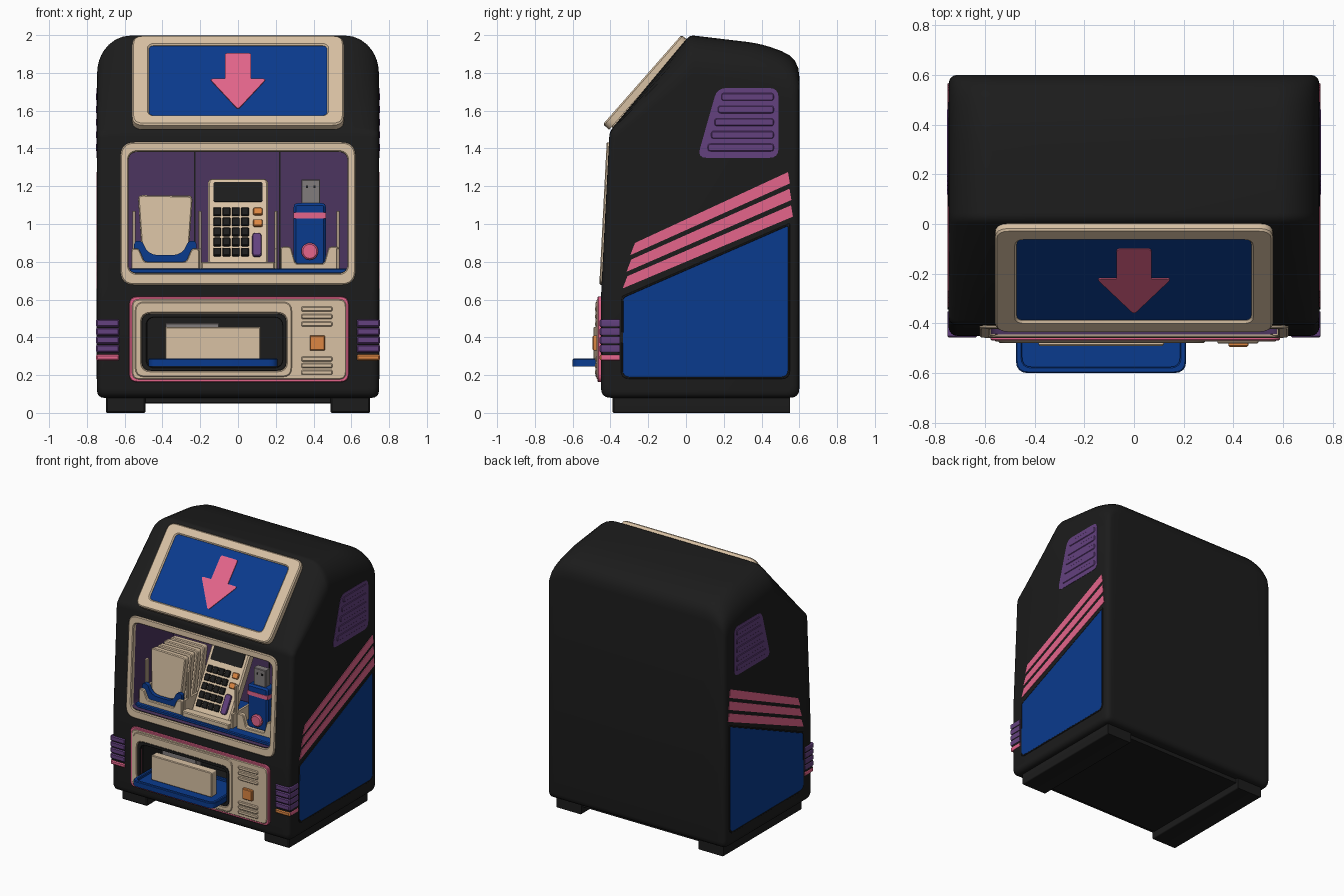
import bpy, bmesh, math
from mathutils import Vector, Matrix

if "Cube" in bpy.data.objects:
    bpy.data.objects.remove(bpy.data.objects["Cube"])

def material(name, r, g, b):
    m = bpy.data.materials.new(name)
    m.diffuse_color = (r, g, b, 1)
    m.use_nodes = True
    m.node_tree.nodes["Principled BSDF"].inputs["Base Color"].default_value = m.diffuse_color
    return m

BLACK = material("charcoal black", .0115, .0115, .0115)
BEIGE = material("warm beige", .69, .535, .37)
BLUE = material("royal blue", .003, .043, .27)
PINK = material("hot pink", .78, .13, .26)
PURPLE = material("purple", .125, .052, .21)
DARK = material("dark purple", .072, .035, .115)
ORANGE = material("orange", .72, .24, .055)
GREY = material("metal grey", .22, .20, .20)

def frame(o, u, v, w=None):
    u, v = Vector(u).normalized(), Vector(v).normalized()
    w = Vector(w) if w else u.cross(v)
    m = Matrix((u, v, w)).transposed().to_4x4()
    m.translation = Vector(o)
    return m

def rounded(pts, r, n=4):
    """Round polygon corners; r is one radius or one per corner."""
    out = []
    for i, p in enumerate(pts):
        c, a, b = Vector(p), Vector(pts[i - 1]), Vector(pts[(i + 1) % len(pts)])
        d = r[i] if isinstance(r, (list, tuple)) else r
        if d == 0:
            out.append(c)
            continue
        p0, p1 = c + (a - c).normalized() * d, c + (b - c).normalized() * d
        for k in range(n + 1):
            t = k / n
            out.append(p0 * (1 - t) ** 2 + c * 2 * t * (1 - t) + p1 * t * t)
    return out

def rect(x0, x1, z0, z1, r=0, n=4):
    return rounded([(x0, z0), (x1, z0), (x1, z1), (x0, z1)], r, n)

def to_object(name, bm, mat):
    bmesh.ops.recalc_face_normals(bm, faces=bm.faces)
    me = bpy.data.meshes.new(name)
    bm.to_mesh(me)
    bm.free()
    me.materials.append(mat)
    ob = bpy.data.objects.new(name, me)
    bpy.context.collection.objects.link(ob)
    return ob

def plate(name, mat, pts, d0, d1, M, bev=0, hole=None):
    """Extrude a 2D outline from depth d0 to d1 in frame M, with optional hole."""
    bm = bmesh.new()
    def loop(ps, d):
        return [bm.verts.new(M @ Vector((p[0], p[1], d))) for p in ps]
    def wall(a, b):
        for i in range(len(a)):
            bm.faces.new((a[i - 1], a[i], b[i], b[i - 1]))
    f, b = loop(pts, d1), loop(pts, d0)
    wall(b, f)
    rim = set(f)
    if hole:
        hf, hb = loop(hole, d1), loop(hole, d0)
        wall(f, hf), wall(hf, hb), wall(hb, b)
        rim |= set(hf)
    else:
        bm.faces.new(f), bm.faces.new(b)
    bmesh.ops.recalc_face_normals(bm, faces=bm.faces)
    if bev:
        es = [e for e in bm.edges if set(e.verts) <= rim and e.calc_face_angle(0) > .5]
        bmesh.ops.bevel(bm, geom=es, offset=bev, segments=1, affect='EDGES', clamp_overlap=True)
    return to_object(name, bm, mat)

F = frame((0, 0, 0), (1, 0, 0), (0, 0, 1))          # front, depth = -y
T = frame((0, 0, 0), (1, 0, 0), (0, 1, 0))          # top, depth = z

def box(name, mat, x0, x1, y0, y1, z0, z1, bev=.006, r=0):
    return plate(name, mat, rect(x0, x1, z0, z1, r), -y1, -y0, F, bev)

# Cabinet: side profile swept across x, with shoulders dropping towards the sides
prof = rounded([(-.45, .08), (-.45, .62), (-.405, 1.49), (.02, 2.0), (.40, 1.955), (.6, 1.88), (.6, .08)],
               [.05, .05, .03, .025, .08, .1, .05])
W = .746
xs = [.57, .61, .65, .685, .711, .725, .735, .742, W]
bm = bmesh.new()
loops = []
for x in [-x for x in reversed(xs)] + xs:
    a = abs(x)
    drop = .2 * (1 - math.sqrt(max(0, 1 - ((a - .57) / (W - .57)) ** 2)))
    ins = .035 * (1 - math.sqrt(max(0, 1 - (max(0, a - .711) / (W - .711)) ** 2)))
    ring = []
    for y, z in prof:
        k = min(1, max(0, (z - 1.45) / .5))
        ring.append(bm.verts.new((x, .075 + (y - .075) * (1 - ins / .525),
                                  z - drop * k + (ins if z < .2 else 0))))
    loops.append(ring)
for a, b in zip(loops, loops[1:]):
    for i in range(len(a)):
        bm.faces.new((a[i - 1], a[i], b[i], b[i - 1]))
bm.faces.new(loops[0]), bm.faces.new(loops[-1])
body = to_object("cabinet_body", bm, BLACK)

# Cut the display window and the pick-up bay
for pts, back in ((rect(-.583, .583, .742, 1.382, .05), .06), (rect(-.48, .235, .245, .505, .04), -.05)):
    cut = plate("cutter", BLACK, pts, -back, .7, F)
    cut.hide_render = True
    mod = body.modifiers.new("cut", 'BOOLEAN')
    mod.operation, mod.solver, mod.object = 'DIFFERENCE', 'EXACT', cut
    me = bpy.data.meshes.new_from_object(body.evaluated_get(bpy.context.evaluated_depsgraph_get()))
    body.modifiers.clear()
    body.data = me
    bpy.data.objects.remove(cut)
body.data.materials.clear()
body.data.materials.append(BLACK)
body.data.materials.append(DARK)
for p in body.data.polygons:
    c = p.center
    inside = abs(c.x) < .59 and .735 < c.z < 1.39 and -.405 < c.y < .1
    p.material_index = 1 if inside else 0

# Runner feet and base between them
for s, n in ((-1, "left"), (1, "right")):
    box(n + "_foot", BLACK, min(s * .49, s * .70), max(s * .49, s * .70), -.39, .55, 0, .1, .01, .01)
box("base_plate", BLACK, -.5, .5, -.37, .53, .05, .1)

# Slanted sign with arrow
S = frame((0, -.215, 1.75), (1, 0, 0), (0, .66, .75))
plate("sign_base", BEIGE, rect(-.54, .54, -.295, .295, .04), -.03, .006, S)
plate("sign_frame", BEIGE, rect(-.56, .56, -.315, .315, .06), -.022, .022, S, .008,
      rect(-.472, .472, -.247, .247, .03))
plate("sign_panel", BLUE, rect(-.475, .475, -.25, .25, .03), .004, .012, S)
arrow = [(-.07, .19), (-.07, .01), (-.15, .01), (0, -.205), (.15, .01), (.07, .01), (.07, .19)]
plate("sign_arrow", PINK, rounded(arrow, [.015, 0, .02, .02, .02, 0, .015]), .011, .018, S)

# Display window frame
Wd = frame((0, -.4275, 1.055), (1, 0, 0), (0, .0516, .9987))
plate("window_frame", BEIGE, rect(-.622, .622, -.378, .378, .075, 6), -.02, .012, Wd, .006,
      rect(-.58, .58, -.318, .328, .05, 6))
# Interior wall seams, floor and dividers
for x in (-.23, .22):
    box("wall_seam", BLACK, x - .004, x + .004, .055, .07, .75, 1.38, 0)
box("shelf_floor", BLUE, -.575, .575, -.41, .05, .738, .765)
for x in (-.55, -.2, .2, .53):
    box("divider_post", BEIGE, x - .008, x + .008, -.32, -.29, .75, 1.07, .003)
    box("divider_low", BEIGE, x - .008, x + .008, -.36, -.06, .75, .87, .003)

# Left bay: card stack in a scooped holder
for i in range(4):
    C = frame((-.385, -.29 + .075 * i, .83), (1, 0, .03 * (i % 2) - .02), (0, .08, 1))
    plate("card_%d" % (i + 1), BEIGE, rounded([(-.12, -.04), (.12, -.04), (.145, .32), (-.145, .32)], .025),
          -.022, .022, C, .006)
scoop = [(-.55, .77), (-.22, .77), (-.22, .91), (-.265, .91), (-.29, .835), (-.48, .835), (-.505, .91), (-.55, .91)]
plate("card_holder_bib", BLUE, rounded(scoop, [.01, .01, .02, .02, .06, .06, .02, .02]), .33, .36, F, .005)
lip = [(-.565, .745), (-.205, .745), (-.205, .87), (-.245, .87), (-.275, .80), (-.495, .80), (-.525, .87), (-.565, .87)]
plate("card_holder_lip", BEIGE, rounded(lip, .015), .355, .38, F, .005)

# Middle bay: calculator leaning back
K = frame((0, -.345, .775), (1, 0, 0), (0, .28, .47)) @ Matrix.Scale(1.15, 4, (0, 1, 0))
plate("calculator_body", BEIGE, rect(-.16, .16, 0, .475, .03), -.06, 0, K, .01)
plate("calculator_screen", BLACK, rect(-.13, .13, .345, .45, .012), -.01, .006, K)
for r in range(5):
    for c in range(4):
        x, v = -.11 + .049 * c, .075 + .054 * r
        plate("calculator_key", BLACK, rect(x - .021, x + .021, v - .021, v + .021, .006, 2), -.01, .012, K, .004)
for i, v in enumerate((.23, .292)):
    plate("orange_key_%d" % (i + 1), ORANGE, rect(.08, .13, v - .018, v + .018, .008, 2), -.01, .014, K, .004)
plate("purple_key", PURPLE, rect(.075, .125, .05, .175, .02), -.01, .014, K, .004)
box("calculator_holder", BEIGE, -.195, .195, -.39, -.33, .75, .80)

# Right bay: memory stick in a notched holder
box("stick_body", BLUE, .295, .465, -.31, -.22, .78, 1.11, .012, .02)
box("stick_band", PINK, .293, .467, -.313, -.217, 1.03, 1.06, 0)
box("stick_plug", GREY, .335, .435, -.29, -.24, 1.10, 1.235, .004)
for x in (.365, .405):
    box("plug_hole", BLACK, x - .006, x + .006, -.293, -.28, 1.19, 1.205, 0)
disc = [(.38 + .045 * math.cos(a * math.pi / 10), .855 + .045 * math.sin(a * math.pi / 10)) for a in range(20)]
plate("stick_button", PINK, disc, .30, .33, F, .008)
notch = [(.225, .745), (.535, .745), (.535, .88), (.48, .88), (.455, .79), (.305, .79), (.28, .88), (.225, .88)]
plate("stick_holder", BEIGE, rounded(notch, .015), .31, .34, F, .005)

# Lower service panel with pink trim
bay = rect(-.49, .245, .235, .515, .045)
plate("panel_trim", PINK, rect(-.577, .587, .163, .617, .045), .43, .468, F, .004, bay)
plate("panel_face", BEIGE, rect(-.562, .574, .176, .603, .04), .44, .473, F, .006, bay)
plate("bay_collar", BLACK, rect(-.512, .258, .222, .528, .05), .46, .475, F, .003, rect(-.485, .235, .24, .505, .045))
plate("bay_surround", BEIGE, rect(-.545, .285, .19, .588, .05), .46, .479, F, .005,
      rect(-.512, .258, .222, .528, .05))
for z in (.55, .51, .47, .285, .25, .215):
    box("panel_rib", BEIGE, .335, .50, -.481, -.46, z - .013, z + .013, .005, .01)
box("panel_button", ORANGE, .38, .46, -.494, -.46, .33, .41, .006, .006)

# Pick-up tray and dispensed pack
tray = rect(-.475, .21, -.6, -.2, .05)
plate("tray_base", BLUE, tray, .245, .268, T)
plate("tray_rim", BLUE, tray, .245, .287, T, .005, rect(-.45, .185, -.575, -.225, .04))
box("dispensed_pack", BEIGE, -.385, .12, -.49, -.43, .268, .455, .005, .01)
box("pack_behind", GREY, -.385, -.10, -.36, -.30, .268, .475, .004)

# Corner bumpers: four purple ribs and a coloured base rib on each side
for s, n in ((-1, "left"), (1, "right")):
    def corner(name, mat, a, b, y0, y1, z0, z1):
        box(n + name, mat, min(s * a, s * b), max(s * a, s * b), y0, y1, z0, z1, .008, .008)
    for z in (.475, .43, .385, .34):
        corner("_bumper_rib", PURPLE, .63, .751, -.457, -.352, z - .02, z + .02)
    corner("_bumper_core", BLACK, .635, .748, -.448, -.36, .28, .49)
    corner("_bumper_base", PINK, .64, .751, -.453, -.352, .278, .308)
    corner("_bumper_base_front", ORANGE if s > 0 else PINK, .63, .75, -.457, -.445, .278, .308)

# Side graphics and vents, both sides
for s, n in ((-1, "left"), (1, "right")):
    G = frame((s * W, 0, 0), (0, 1, 0), (0, 0, 1), (s, 0, 0))
    for i in range(3):
        y, z = -.02 * i, -.088 * i
        e = .008 * i
        pts = [(-.295 + y, .835 + z), (.55 + e, 1.215 + z), (.54 + e, 1.275 + z), (-.27 + y, .90 + z)]
        plate(n + "_stripe_%d" % (i + 1), PINK, pts, -.01, .004, G)
    pan = [(-.335, .19), (.54, .19), (.54, .99), (-.33, .61)]
    plate(n + "_side_panel", BLUE, rounded(pan, [.04, .04, .01, .01]), -.01, .003, G)
    rim = [(-.345, .18), (.55, .18), (.55, 1.005), (-.34, .617)]
    plate(n + "_panel_border", BLACK, rounded(rim, [.045, .045, .01, .01]), -.01, .004, G, .002,
          rounded(pan, [.04, .04, .01, .01]))
    vent = [(.06, 1.35), (.49, 1.35), (.49, 1.72), (.165, 1.72)]
    plate(n + "_vent", PURPLE, rounded(vent, .05), -.03, .002, G)
    for k in range(5):
        z = 1.405 + .067 * k
        y0 = .115 + .018 * k
        plate(n + "_vent_slat", PURPLE, rect(y0, .465, z - .02, z + .02, .015), -.01, .006, G, .004)

# Smooth shading with crisp edges
bpy.ops.object.select_all(action='SELECT')
bpy.context.view_layer.objects.active = body
bpy.ops.object.shade_smooth_by_angle(angle=math.radians(32))
